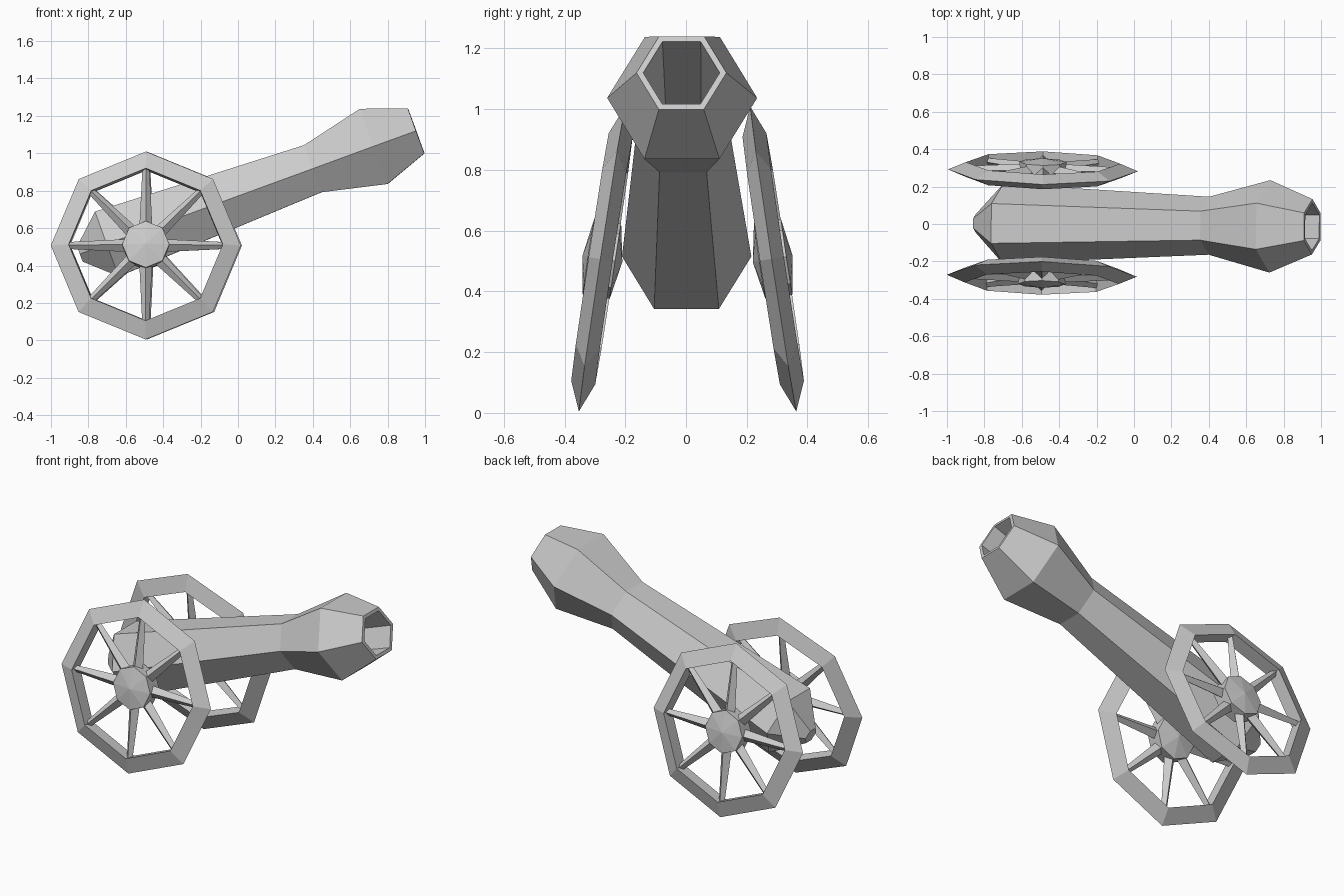
import bpy, bmesh, math
from mathutils import Matrix, Vector

if "Cube" in bpy.data.objects:
    bpy.data.objects.remove(bpy.data.objects["Cube"])

YAW = Matrix.Rotation(math.radians(-0.6), 4, 'Z')


def lathe(name, profile, sides, matrix, closed=False):
    """Revolve (along, radius) points around local X; radius 0 makes a tip."""
    bm = bmesh.new()
    rings = []
    for along, r in profile:
        if r == 0:
            rings.append([bm.verts.new((along, 0, 0))] * sides)
        else:
            rings.append([bm.verts.new((along, r * math.cos(math.tau * i / sides),
                                        r * math.sin(math.tau * i / sides)))
                          for i in range(sides)])
    pairs = list(zip(rings, rings[1:]))
    if closed:
        pairs.append((rings[-1], rings[0]))
    for a, b in pairs:
        for i in range(sides):
            j = (i + 1) % sides
            bm.faces.new(list(dict.fromkeys((a[i], a[j], b[j], b[i]))))
    if not closed:
        for ring in (rings[0], rings[-1]):
            if len(set(ring)) > 1:
                bm.faces.new(ring)
    return finish(name, bm, matrix)


def finish(name, bm, matrix):
    bmesh.ops.recalc_face_normals(bm, faces=bm.faces)
    mesh = bpy.data.meshes.new(name)
    bm.to_mesh(mesh)
    bm.free()
    obj = bpy.data.objects.new(name, mesh)
    obj.matrix_world = matrix
    bpy.context.collection.objects.link(obj)
    return obj


# Hexagonal barrel with flared muzzle, rounded breech and deep bore
barrel_place = (YAW @ Matrix.Translation((-0.70, -0.005, 0.515))
                @ Matrix.Rotation(math.radians(-20.1), 4, 'Y'))
lathe("barrel", [(-0.155, 0.05), (0, 0.213), (1.172, 0.155), (1.519, 0.247),
                 (1.76, 0.148), (1.76, 0.126), (1.05, 0.115)], 6, barrel_place)

# Two cambered wheels; local X points outward along the hub
for side, label in ((-1, "front"), (1, "back")):
    place = (YAW @ Matrix.Translation((-0.49, side * 0.282, 0.507))
             @ Matrix.Rotation(math.radians(side * 8.6), 4, 'X')
             @ Matrix.Rotation(side * math.pi / 2, 4, 'Z'))
    # Octagonal rim with a triangular section
    lathe(label + "_wheel_rim", [(0, 0.508), (0.04, 0.412), (-0.04, 0.412)],
          8, place, closed=True)
    # Low domed hub
    lathe(label + "_wheel_hub", [(-0.068, 0), (-0.045, 0.126), (0.045, 0.126),
                                 (0.065, 0)], 8, place)
    # Eight tapered diamond-section spokes
    bm = bmesh.new()
    for i in range(8):
        turn = Matrix.Rotation(math.tau * i / 8, 4, 'X')
        bmesh.ops.create_cone(bm, segments=4, cap_ends=True, radius1=0.036,
                              radius2=0.018, depth=0.36,
                              matrix=turn @ Matrix.Translation((0, 0, 0.25)))
    finish(label + "_wheel_spokes", bm, place)
